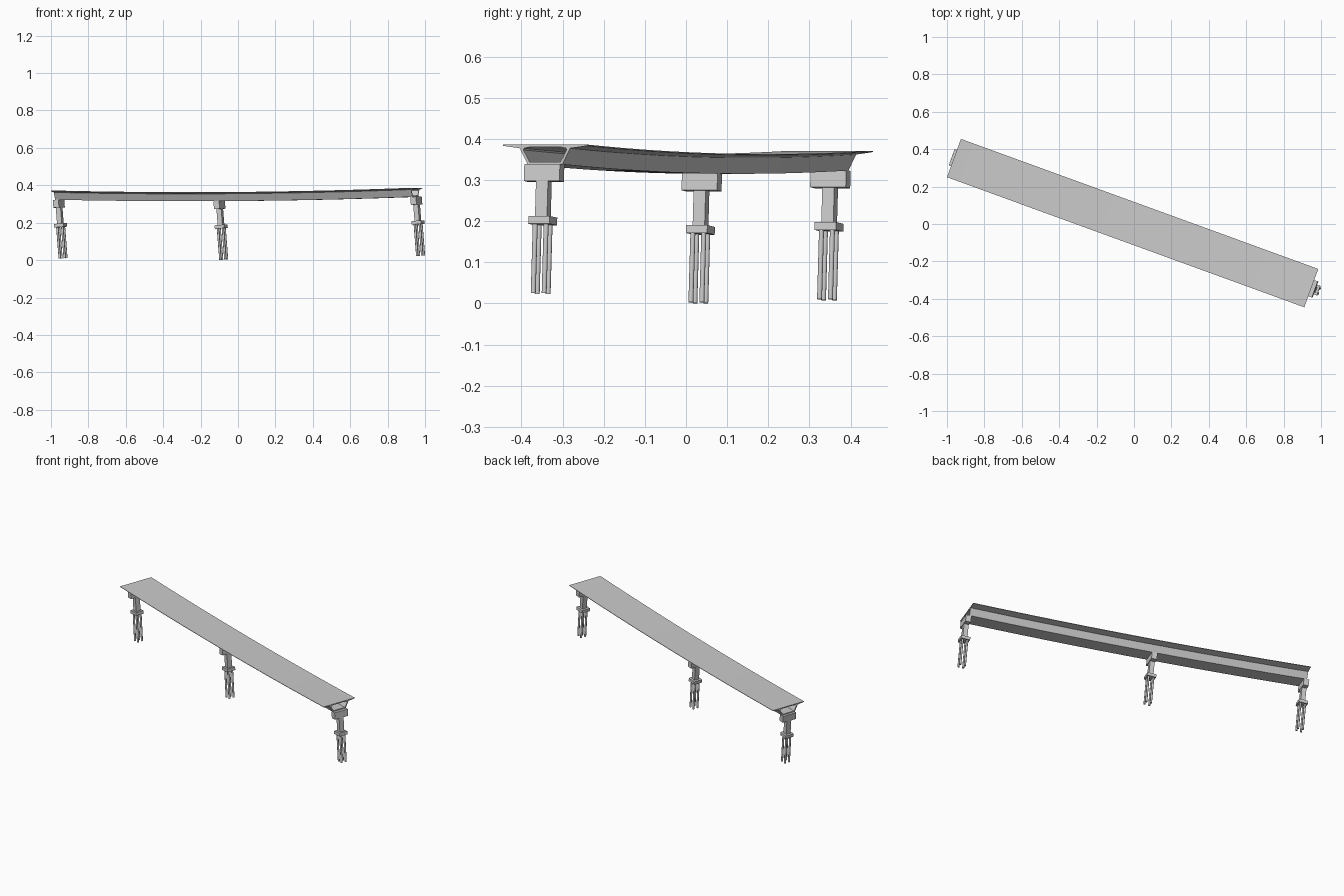
import bpy, bmesh
from math import radians
from mathutils import Matrix, Vector

if "Cube" in bpy.data.objects:
    bpy.data.objects.remove(bpy.data.objects["Cube"])

LENGTH = 2.033
AXIS = Matrix.Translation((-0.9625, 0.3525, 0)) @ Matrix.Rotation(radians(-20), 4, 'Z')
LEAN = Matrix.Rotation(-0.083, 4, 'Y')


def deck_z(s):
    # sagging road profile
    return 0.363 + 0.014 * (s - 0.75) ** 2


def make_object(name, bm, matrix):
    bmesh.ops.recalc_face_normals(bm, faces=bm.faces)
    mesh = bpy.data.meshes.new(name)
    bm.to_mesh(mesh)
    bm.free()
    ob = bpy.data.objects.new(name, mesh)
    ob.matrix_world = matrix
    bpy.context.collection.objects.link(ob)
    return ob


def box(name, matrix, depth, width, top, bottom):
    bm = bmesh.new()
    bmesh.ops.create_cube(bm, size=1)
    bmesh.ops.scale(bm, vec=Vector((depth, width, top - bottom)), verts=bm.verts)
    bmesh.ops.translate(bm, vec=Vector((0, 0, (top + bottom) / 2)), verts=bm.verts)
    return make_object(name, bm, matrix)


def mirrored(half):
    # right half runs top to bottom, left half runs back up
    return half + [(-y, z) for y, z in reversed(half)]


# Hollow box girder with tapered cantilever flanges
outer = mirrored([(0.109, 0), (0.109, -0.003), (0.065, -0.009), (0.045, -0.048)])
inner = mirrored([(0.040, -0.006), (0.054, -0.009), (0.056, -0.013), (0.040, -0.042)])
bm = bmesh.new()
STEPS = 28
rings = []
for i in range(STEPS + 1):
    s = LENGTH * i / STEPS
    rings.append([[bm.verts.new((s, y, deck_z(s) + z)) for y, z in loop]
                  for loop in (outer, inner)])


def bridge(a, b):
    n = len(a)
    for k in range(n):
        bm.faces.new((a[k], a[(k + 1) % n], b[(k + 1) % n], b[k]))


for r0, r1 in zip(rings, rings[1:]):
    bridge(r0[0], r1[0])
    bridge(r0[1], r1[1])
for end in (rings[0], rings[-1]):
    bridge(end[0], end[1])
make_object("box_girder_deck", bm, AXIS)

# Leaning piers: cap, column, footing and four piles each
for label, s, top in (("left", 0.003, 0.323), ("middle", 0.917, 0.3156), ("right", 2.037, 0.338)):
    frame = AXIS @ Matrix.Translation((s, 0, top)) @ LEAN
    box(label + "_pier_cap", frame, 0.032, 0.092, 0, -0.042)
    box(label + "_pier_column", frame, 0.027, 0.031, -0.042, -0.128)
    box(label + "_pier_footing", frame, 0.054, 0.055, -0.128, -0.147)
    bm = bmesh.new()
    for x in (-0.0141, 0.0141):
        for y in (-0.0141, 0.0141):
            bmesh.ops.create_cone(bm, cap_ends=True, segments=16, radius1=0.006,
                                  radius2=0.006, depth=0.168,
                                  matrix=Matrix.Translation((x, y, -0.231)))
    piles = make_object(label + "_pier_piles", bm, frame)
    for ob in bpy.context.selected_objects:
        ob.select_set(False)
    piles.select_set(True)
    bpy.context.view_layer.objects.active = piles
    bpy.ops.object.shade_smooth_by_angle(angle=radians(40))
